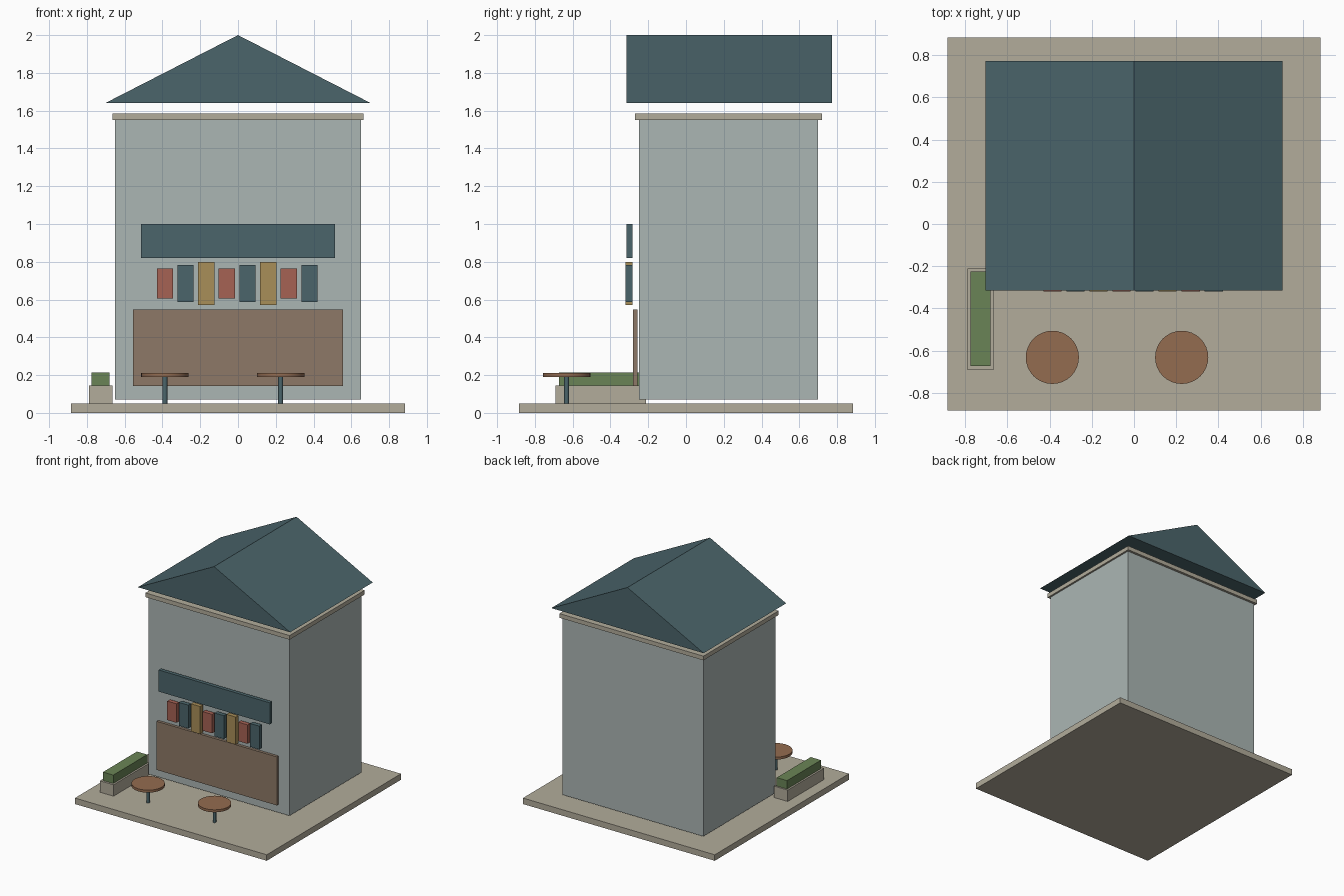
import bpy
import bmesh
from mathutils import Matrix

cube = bpy.data.objects.get("Cube")
if cube:
    bpy.data.objects.remove(cube, do_unlink=True)


def material(name, rgb):
    """Flat material from an 8-bit sRGB colour."""
    linear = [((c / 255 + 0.055) / 1.055) ** 2.4 for c in rgb] + [1.0]
    mat = bpy.data.materials.new(name)
    mat.use_nodes = True
    mat.diffuse_color = linear
    bsdf = next(n for n in mat.node_tree.nodes if n.type == 'BSDF_PRINCIPLED')
    bsdf.inputs["Base Color"].default_value = linear
    return mat


WALL = material("pale grey wall", (171, 182, 180))
STONE = material("beige stone", (178, 172, 155))
TEAL = material("dark teal", (75, 101, 107))
COUNTER = material("brown counter", (141, 121, 103))
WOOD = material("table wood", (148, 108, 80))
RED = material("brick red", (166, 98, 84))
YELLOW = material("ochre", (168, 142, 88))
GREEN = material("hedge green", (106, 132, 86))


def finish(name, bm, mat):
    mesh = bpy.data.meshes.new(name)
    bmesh.ops.recalc_face_normals(bm, faces=bm.faces)
    bm.to_mesh(mesh)
    bm.free()
    mesh.materials.append(mat)
    obj = bpy.data.objects.new(name, mesh)
    bpy.context.collection.objects.link(obj)
    return obj


def box(name, x, y, z, mat):
    """Box from its (min, max) range along each axis."""
    bm = bmesh.new()
    spans = (x, y, z)
    centre = [(a + b) / 2 for a, b in spans]
    size = [b - a for a, b in spans]
    bmesh.ops.create_cube(bm, size=1, matrix=Matrix.LocRotScale(centre, None, size))
    return finish(name, bm, mat)


def cylinder(name, x, y, z, radius, sides, mat):
    bm = bmesh.new()
    bmesh.ops.create_cone(bm, cap_ends=True, segments=sides, radius1=radius, radius2=radius,
                          depth=z[1] - z[0],
                          matrix=Matrix.Translation((x, y, (z[0] + z[1]) / 2)))
    obj = finish(name, bm, mat)
    for face in obj.data.polygons:
        face.use_smooth = len(face.vertices) == 4
    for edge in obj.data.edges:
        a, b = (obj.data.vertices[i].co.z for i in edge.vertices)
        edge.use_edge_sharp = abs(a - b) < 0.001
    return obj


def prism(name, profile, y, mat):
    """Extrude an XZ profile along y."""
    bm = bmesh.new()
    face = bm.faces.new([bm.verts.new((px, y[0], pz)) for px, pz in profile])
    ends = bmesh.ops.extrude_face_region(bm, geom=[face])["geom"]
    verts = [v for v in ends if isinstance(v, bmesh.types.BMVert)]
    bmesh.ops.translate(bm, verts=verts, vec=(0, y[1] - y[0], 0))
    return finish(name, bm, mat)


# Plot and building
box("ground_slab", (-0.885, 0.885), (-0.885, 0.885), (0, 0.05), STONE)
box("building_walls", (-0.65, 0.65), (-0.25, 0.70), (0.07, 1.55), WALL)
box("cornice", (-0.665, 0.665), (-0.27, 0.72), (1.55, 1.585), STONE)
prism("gable_roof", [(-0.703, 1.64), (0.703, 1.64), (0, 2.0)], (-0.316, 0.772), TEAL)

# Shop front
box("counter_panel", (-0.555, 0.555), (-0.28, -0.257), (0.142, 0.547), COUNTER)
box("sign_board", (-0.513, 0.513), (-0.314, -0.283), (0.82, 1.0), TEAL)

# Row of display panels, repeating three colours and heights
styles = [("red", RED, 0.079), ("teal", TEAL, 0.097), ("ochre", YELLOW, 0.115)]
for i in range(8):
    label, mat, half = styles[i % 3]
    x = -0.387 + i * 0.1093
    box(f"display_panel_{label}_{i + 1}", (x - 0.043, x + 0.043), (-0.319, -0.283),
        (0.685 - half, 0.685 + half), mat)

# Round tables
for side, x in (("right", -0.387), ("left", 0.226)):
    cylinder(f"table_leg_{side}", x, -0.632, (0.05, 0.19), 0.013, 12, TEAL)
    cylinder(f"table_top_{side}", x, -0.632, (0.19, 0.211), 0.126, 32, WOOD)

# Planter with hedge
box("planter_box", (-0.79, -0.665), (-0.691, -0.212), (0.05, 0.145), STONE)
box("planter_hedge", (-0.775, -0.68), (-0.673, -0.225), (0.145, 0.215), GREEN)
